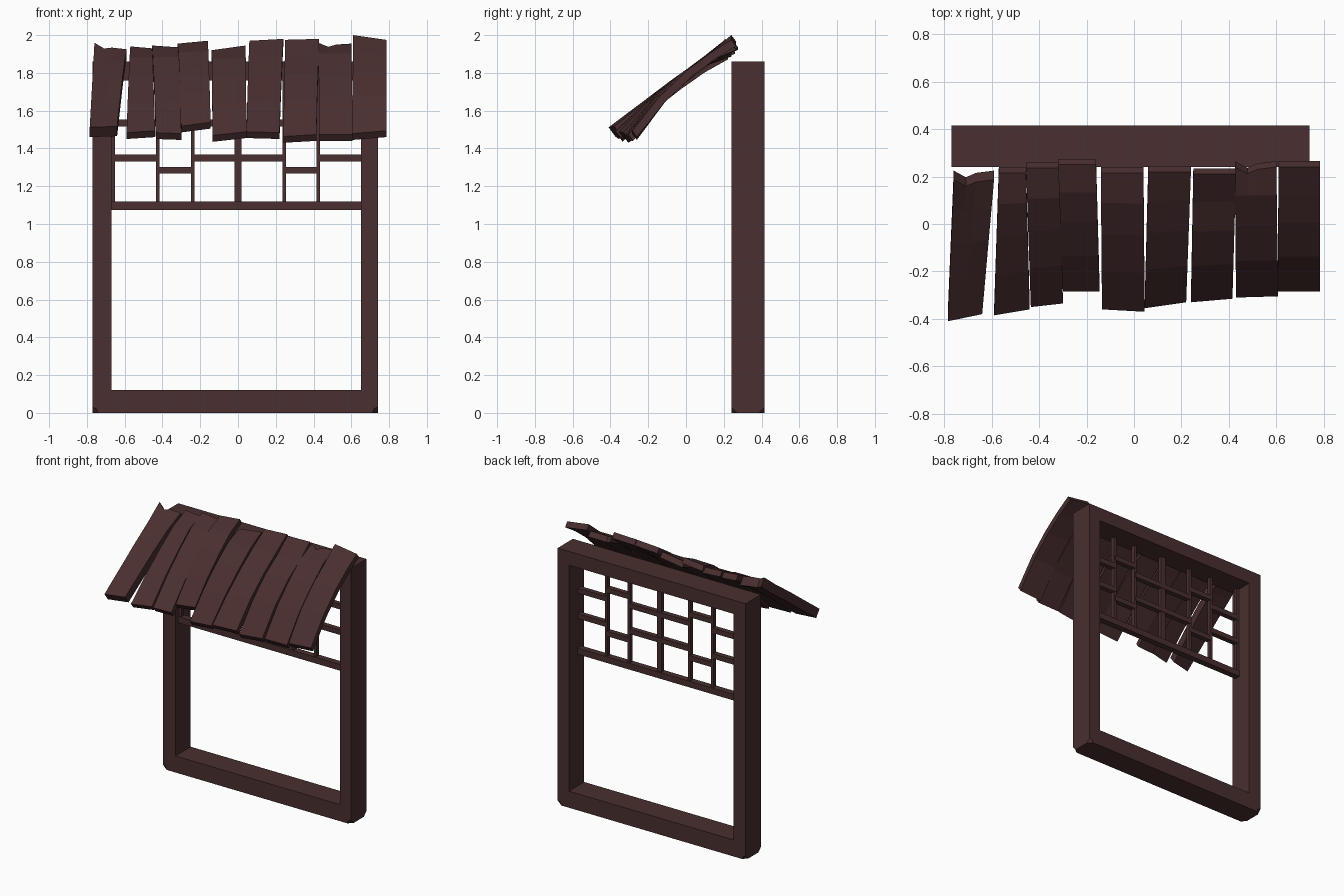
import bpy, bmesh, random
from mathutils import Vector

if "Cube" in bpy.data.objects:
    bpy.data.objects.remove(bpy.data.objects["Cube"])

random.seed(4)
wood = bpy.data.materials.new("dark brown wood")
wood.diffuse_color = (0.068, 0.028, 0.029, 1)
wood.use_nodes = True
wood.node_tree.nodes["Principled BSDF"].inputs["Base Color"].default_value = wood.diffuse_color


def finish(bm, name):
    bmesh.ops.recalc_face_normals(bm, faces=bm.faces)
    me = bpy.data.meshes.new(name)
    bm.to_mesh(me)
    bm.free()
    me.materials.append(wood)
    ob = bpy.data.objects.new(name, me)
    bpy.context.collection.objects.link(ob)
    return ob


def box(name, x0, x1, y0, y1, z0, z1):
    bm = bmesh.new()
    bmesh.ops.create_cube(bm, size=1)
    for v in bm.verts:
        v.co = ((x0 + x1) / 2 + v.co.x * (x1 - x0),
                (y0 + y1) / 2 + v.co.y * (y1 - y0),
                (z0 + z1) / 2 + v.co.z * (z1 - z0))
    return finish(bm, name)


# Window frame: one rectangular ring with chipped bottom corners
def rect(x0, x1, z0, z1):
    return [(x0, z0), (x1, z0), (x1, z1), (x0, z1)]


bm = bmesh.new()
loops = [[bm.verts.new((x, y, z)) for x, z in r]
         for y, r in ((0.24, rect(-0.77, 0.74, 0, 1.86)),
                      (0.24, rect(-0.67, 0.65, 0.12, 1.76)),
                      (0.415, rect(-0.67, 0.65, 0.12, 1.76)),
                      (0.415, rect(-0.77, 0.74, 0, 1.86)))]
for k in range(4):
    a, b = loops[k], loops[(k + 1) % 4]
    for i in range(4):
        j = (i + 1) % 4
        bm.faces.new((a[i], a[j], b[j], b[i]))
bmesh.ops.recalc_face_normals(bm, faces=bm.faces)
corners = [v for v in bm.verts if v.co.z < 0.01]
bmesh.ops.bevel(bm, geom=corners, offset=0.03, segments=1, affect='VERTICES')
finish(bm, "window_frame")

# Lattice in the upper part of the opening
box("lattice_rail", -0.68, 0.66, 0.27, 0.315, 1.075, 1.12)
xs = [-0.66, -0.425, -0.24, 0.0, 0.245, 0.425, 0.655]
for i, x in enumerate(xs[:-1]):
    w = 0.018 if i == 3 else 0.01
    box("lattice_upright", x - w, x + w, 0.278, 0.308, 1.10, 1.78)
for i in range(6):
    for z in ((1.285, 1.60) if i in (1, 4) else (1.35, 1.535)):
        box("lattice_bar", xs[i], xs[i + 1], 0.274, 0.311, z - 0.018, z + 0.018)

# Awning planks: top x pair, top z pair, bottom x pair, bottom z pair, top y, bottom y pair
planks = [
    (-0.76, -0.59, 1.96, 1.925, -0.785, -0.64, 1.46, 1.465, 0.225, -0.41, -0.38),
    (-0.57, -0.455, 1.94, 1.93, -0.59, -0.44, 1.45, 1.46, 0.24, -0.385, -0.36),
    (-0.455, -0.31, 1.945, 1.935, -0.435, -0.30, 1.45, 1.445, 0.26, -0.35, -0.335),
    (-0.32, -0.16, 1.955, 1.97, -0.30, -0.145, 1.485, 1.505, 0.275, -0.285, -0.285),
    (-0.14, 0.04, 1.92, 1.945, -0.135, 0.045, 1.435, 1.455, 0.24, -0.36, -0.37),
    (0.06, 0.24, 1.97, 1.98, 0.045, 0.22, 1.455, 1.45, 0.245, -0.355, -0.33),
    (0.25, 0.43, 1.975, 1.98, 0.24, 0.415, 1.43, 1.44, 0.235, -0.33, -0.315),
    (0.425, 0.60, 1.96, 1.955, 0.43, 0.607, 1.44, 1.44, 0.265, -0.31, -0.305),
    (0.61, 0.785, 2.0, 1.975, 0.605, 0.785, 1.445, 1.46, 0.265, -0.285, -0.285),
]
ROWS = (0, 0.22, 0.45, 0.72, 1)


def plank(i, d):
    txl, txr, tzl, tzr, bxl, bxr, bzl, bzr, ty, byl, byr = d
    t = 0.065 if i == 0 else 0.042
    down = Vector((0, 0.59, -0.8)) * t
    jagged = i in (0, 7)
    cols = (0, 0.3, 0.55, 1) if jagged else (0, 1)
    bm = bmesh.new()
    top, bot = [], []
    for v in ROWS:
        wob = random.uniform(-0.012, 0.004)
        rt, rb = [], []
        for c, u in enumerate(cols):
            mix = lambda a, b: a + (b - a) * u
            p = Vector((mix(txl, txr), ty - 0.59 * t, mix(tzl, tzr)))
            q = Vector((mix(bxl, bxr), mix(byl, byr), mix(bzl, bzr) + 0.8 * t))
            co = p.lerp(q, v)
            if 0 < v < 1:  # gentle outward bow
                bow = 1.825 + 0.735 * co.y + wob
                co.z += (bow - co.z) * (0.55 if v > 0.6 else 0.8)
            if v == 0 and jagged and c in (1, 2):  # splintered end
                co += Vector((0, -0.8, -0.59)) * (0.035 if c == 1 else 0.012)
            rt.append(bm.verts.new(co))
            rb.append(bm.verts.new(co + down))
        top.append(rt)
        bot.append(rb)
    n, m = len(ROWS), len(cols)
    for r in range(n - 1):
        for g in (top, bot):
            for c in range(m - 1):
                bm.faces.new((g[r][c], g[r][c + 1], g[r + 1][c + 1], g[r + 1][c]))
        for c in (0, m - 1):
            bm.faces.new((top[r][c], top[r + 1][c], bot[r + 1][c], bot[r][c]))
    for r in (0, n - 1):
        for c in range(m - 1):
            bm.faces.new((top[r][c], top[r][c + 1], bot[r][c + 1], bot[r][c]))
    finish(bm, "awning_plank")


for i, d in enumerate(planks):
    plank(i, d)
